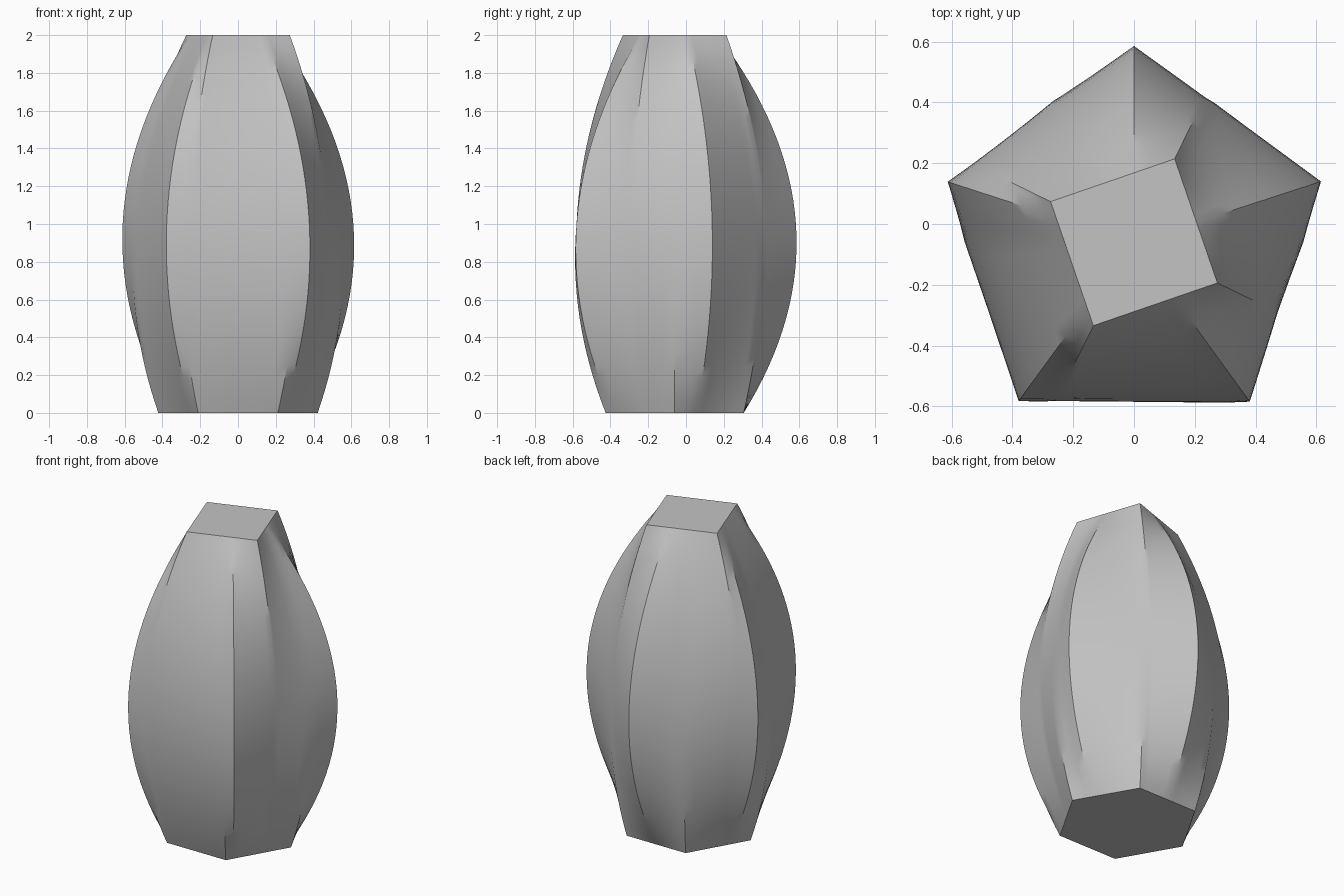
import bpy
import bmesh
import math

if "Cube" in bpy.data.objects:
    bpy.data.objects.remove(bpy.data.objects["Cube"])

CENTRE_Y = -0.06
ROWS = 32

# Three stacked outlines: sides, corner radius, angle of first corner
HEXAGON = (6, 0.422, 0.0)
PENTAGON = (5, 0.642, 18.0)
SQUARE = (4, 0.305, 64.0)


def polygon_radius(shape, angle):
    """Distance from the centre to a regular polygon's edge at an angle."""
    sides, corner, start = shape
    step = 360 / sides
    offset = (angle - start) % step - step / 2
    return corner * math.cos(math.radians(step / 2)) / math.cos(math.radians(offset))


def body_radius(angle, z):
    """Smooth blend through hexagon (z=0), pentagon (z=1) and square (z=2)."""
    return ((z - 1) * (z - 2) / 2 * polygon_radius(HEXAGON, angle)
            + z * (2 - z) * polygon_radius(PENTAGON, angle)
            + z * (z - 1) / 2 * polygon_radius(SQUARE, angle))


# Regular steps plus every polygon corner, so that the creases stay exact
angles = set(float(a) for a in range(0, 360, 6))
for sides, corner, start in (HEXAGON, PENTAGON, SQUARE):
    angles.update((start + i * 360 / sides) % 360 for i in range(sides))
angles = sorted(angles)

# Lofted body with flat caps
bm = bmesh.new()
rings = []
for row in range(ROWS + 1):
    z = 2 * row / ROWS
    ring = []
    for a in angles:
        r = body_radius(a, z)
        t = math.radians(a)
        ring.append(bm.verts.new((r * math.cos(t), CENTRE_Y + r * math.sin(t), z)))
    rings.append(ring)
n = len(angles)
for low, high in zip(rings, rings[1:]):
    for i in range(n):
        j = (i + 1) % n
        bm.faces.new((low[i], low[j], high[j], high[i]))
bm.faces.new(rings[0][::-1])
bm.faces.new(rings[-1])
mesh = bpy.data.meshes.new("lofted_body")
bm.to_mesh(mesh)
bm.free()

body = bpy.data.objects.new("lofted_body", mesh)
bpy.context.collection.objects.link(body)
grey = bpy.data.materials.new("plain grey")
grey.diffuse_color = (0.55, 0.55, 0.55, 1)
grey.use_nodes = True
grey.node_tree.nodes["Principled BSDF"].inputs["Base Color"].default_value = grey.diffuse_color
mesh.materials.append(grey)

# Smooth walls, sharp creases and cap rims
bpy.context.view_layer.objects.active = body
body.select_set(True)
bpy.ops.object.shade_smooth_by_angle(angle=math.radians(30))
